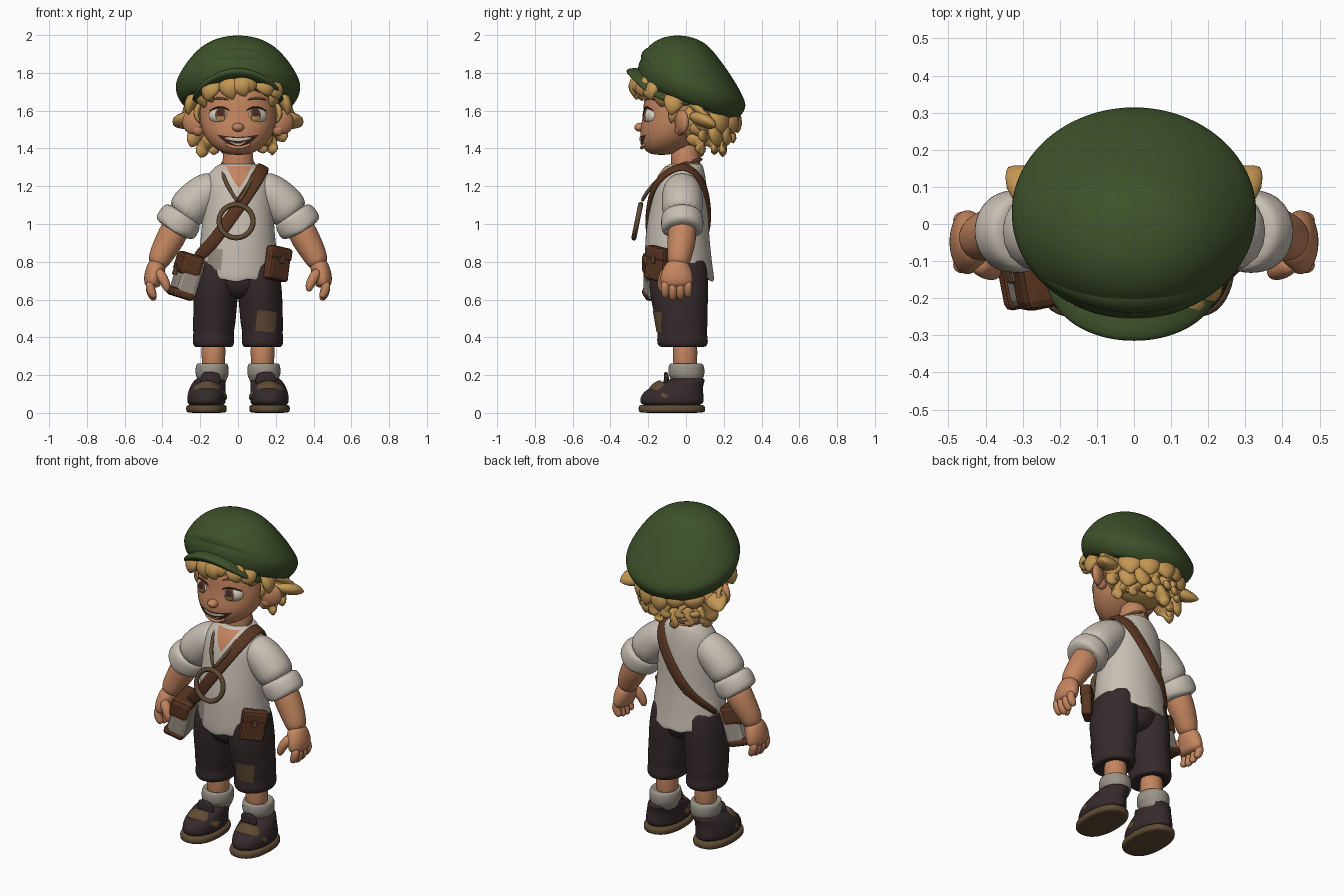
import bpy, bmesh, math, random
from math import sin, cos, pi
from mathutils import Vector, Matrix

random.seed(4)
cube = bpy.data.objects.get("Cube")
if cube:
    bpy.data.objects.remove(cube)


def material(name, *rgb):
    m = bpy.data.materials.new(name)
    m.use_nodes = True
    m.diffuse_color = (*rgb, 1)
    bsdf = m.node_tree.nodes["Principled BSDF"]
    bsdf.inputs["Base Color"].default_value = (*rgb, 1)
    bsdf.inputs["Roughness"].default_value = .8
    return m


green = material("cap green", .048, .083, .023)
blond = material("hair blond", .55, .31, .088)
skin = material("skin", .55, .235, .115)
linen = material("shirt linen", .58, .52, .45)
dark = material("trouser dark", .036, .023, .024)
leather = material("leather brown", .1, .036, .015)
tan = material("worn tan", .115, .07, .034)
wool = material("wool grey", .32, .29, .24)
white = material("eye white", .7, .62, .52)
mouth_red = material("mouth dark", .06, .02, .014)


def finish(name, bm, mat, sub=0, smooth=True):
    bmesh.ops.recalc_face_normals(bm, faces=bm.faces)
    me = bpy.data.meshes.new(name)
    bm.to_mesh(me)
    bm.free()
    for p in me.polygons:
        p.use_smooth = smooth
    me.materials.append(mat)
    ob = bpy.data.objects.new(name, me)
    bpy.context.collection.objects.link(ob)
    if sub:
        mod = ob.modifiers.new("Subdivision", 'SUBSURF')
        mod.levels = mod.render_levels = sub
    return ob


def loft(name, rows, mat, n=16, flat=False, sq=1, centre=None, warp=None, sub=2, side=1):
    """Skin oval rings (x, y, z, radius u, radius v); flat keeps rings level."""
    bm = bmesh.new()
    pts = [Vector(r[:3]) for r in rows]
    grow = 3 / (2 + cos(2 * pi / n))
    rings = []
    for i, r in enumerate(rows):
        t = pts[min(i + 1, len(pts) - 1)] - pts[max(i - 1, 0)]
        t = Vector((0, 0, 1)) if flat else t.normalized()
        ref = pts[i] - Vector(centre) if centre else Vector((0, 1, 0))
        u = t.cross(ref).normalized()
        v = u.cross(t)
        ring = []
        for k in range(n):
            c, s = cos(2 * pi * k / n), sin(2 * pi * k / n)
            c, s = (math.copysign(abs(q) ** sq, q) for q in (c, s))
            p = pts[i] + u * c * r[3] * grow + v * s * r[4] * grow
            p = warp(p) if warp else p
            ring.append(bm.verts.new((p.x * side, p.y, p.z)))
        rings.append(ring)
    for a, b in zip(rings, rings[1:]):
        for k in range(n):
            bm.faces.new((a[k], a[k - 1], b[k - 1], b[k]))
    bm.faces.new(rings[0])
    bm.faces.new(rings[-1])
    return finish(name, bm, mat, sub)


def ball(name, loc, radii, mat, turn=0):
    bm = bmesh.new()
    m = Matrix.Translation(loc) @ Matrix.Rotation(turn, 4, 'Z') @ Matrix.Diagonal((*radii, 1))
    bmesh.ops.create_uvsphere(bm, u_segments=20, v_segments=12, radius=1, matrix=m)
    return finish(name, bm, mat)


def box(name, frame, offset, size, mat, bevel=.015):
    bm = bmesh.new()
    bmesh.ops.create_cube(bm, size=1, matrix=frame @ Matrix.Translation(offset) @ Matrix.Diagonal((*size, 1)))
    ob = finish(name, bm, mat, 0, False)
    mod = ob.modifiers.new("Bevel", 'BEVEL')
    mod.width, mod.segments = bevel, 2


def plate(name, target, shape, mat, offset=.004, nu=14, nv=6):
    """Thin painted detail laid on the front of a target; shape(u, v) gives x, z."""
    bm = bmesh.new()
    g = [[bm.verts.new((lambda q: (q[0], -.6, q[1]))(shape(2 * i / nu - 1, j / nv)))
          for j in range(nv + 1)] for i in range(nu + 1)]
    for i in range(nu):
        for j in range(nv):
            bm.faces.new((g[i][j], g[i + 1][j], g[i + 1][j + 1], g[i][j + 1]))
    bmesh.ops.remove_doubles(bm, verts=bm.verts, dist=.0001)
    ob = finish(name, bm, mat)
    mod = ob.modifiers.new("Wrap", 'SHRINKWRAP')
    mod.target, mod.wrap_method, mod.wrap_mode = target, 'PROJECT', 'ABOVE_SURFACE'
    mod.use_project_y, mod.offset = True, offset


def oval(x, z, rx, rz):
    return lambda u, v: (x + rx * u, z + rz * (2 * v - 1) * math.sqrt(max(0, 1 - u * u)))


def rect(x, z, rx, rz, lean=0):
    return lambda u, v: (x + rx * u + lean * (2 * v - 1), z + rz * (2 * v - 1) - lean * u)


# Head and face
head = loft("head", [(0, -.13, 1.365, .05, .045), (0, -.125, 1.385, .1, .09), (0, -.095, 1.43, .158, .145),
                     (0, -.065, 1.5, .194, .18), (0, -.05, 1.57, .203, .175), (0, -.04, 1.67, .2, .185),
                     (0, -.03, 1.77, .16, .16), (0, -.03, 1.83, .08, .08)], skin, 20, True)
loft("neck", [(0, 0, 1.2, .1, .09), (0, 0, 1.3, .08, .075), (0, -.01, 1.45, .08, .08)], skin, flat=True)
ball("nose", (0, -.24, 1.512), (.032, .034, .024), skin)
plate("mouth", head, lambda u, v: (.108 * u, (1.412 + .06 * u * u) * (1 - v) + (1.462 + .012 * u * u) * v), mouth_red)
plate("upper_teeth", head, lambda u, v: (.07 * u, 1.441 + .016 * u * u + v * .014 * (1 - u ** 4)), white, .007)
plate("lower_teeth", head, lambda u, v: (.04 * u, 1.419 + .02 * u * u + v * .008 * (1 - u ** 4)), white, .007)
loft("lower_lip", [(x, -.236 + 4 * x * x, 1.402 + 5 * x * x, .009, .009) for x in (-.07, -.035, 0, .035, .07)],
     skin, 8, sub=1)
for s, label in ((1, "left"), (-1, "right")):
    eye = ball(label + "_eye", (s * .095, -.178, 1.573), (.062, .043, .045), white, s * .42)
    plate(label + "_iris", eye, oval(s * .093, 1.577, .028, .034), tan, .003)
    plate(label + "_iris_glow", eye, oval(s * .093, 1.56, .02, .014), blond, .005)
    plate(label + "_pupil", eye, oval(s * .093, 1.587, .018, .018), mouth_red, .006)
    loft(label + "_upper_lash", [(.04, -.218, 1.597, .003, .003), (.07, -.221, 1.618, .005, .005),
                                 (.11, -.207, 1.621, .005, .005), (.155, -.168, 1.596, .003, .003)],
         mouth_red, 8, sub=1, side=s)
    loft(label + "_brow", [(.045, -.217, 1.655, .004, .004), (.1, -.198, 1.672, .008, .006),
                           (.155, -.158, 1.655, .004, .004)], tan, 8, sub=1, side=s)
    ball(label + "_ear", (s * .24, -.022, 1.54), (.06, .028, .065), skin, s * .5)
    ball(label + "_ear_lobe", (s * .212, -.03, 1.5), (.032, .028, .034), skin)

# Cap: tilted crown with a drooping visor and a folded front panel
tilt = Matrix.Translation((0, .01, 1.675)) @ Matrix.Rotation(math.radians(-22), 4, 'X')
loft("cap_crown", [(0, -.01, -.02, .24, .22), (0, .008, -.042, .28, .262), (0, .004, 0, .318, .292),
                   (0, .001, .05, .333, .306), (0, -.005, .09, .325, .302), (0, -.055, .18, .262, .24),
                   (0, -.08, .25, .185, .155), (0, -.075, .288, .105, .08), (0, -.07, .299, .035, .025)],
     green, 24, True, warp=lambda p: tilt @ p)
loft("cap_visor", [(0, -.12, -.02, .19, .19), (0, -.12, -.006, .236, .228), (0, -.12, .012, .244, .236),
                   (0, -.12, .03, .225, .215), (0, -.1, .06, .15, .15)], green, 24, True,
     warp=lambda p: tilt @ (p - Vector((0, 0, 1.2 * p.x * p.x))))
loft("cap_front_panel", [(x, -.255 + 1.6 * x * x, .12 - .9 * x * x, .06 - .5 * x * x, .062 - .4 * x * x)
                         for x in (-.25, -.17, -.08, 0, .08, .17, .25)], green, 12, warp=lambda p: tilt @ p)


# Hair: chunky tapered locks around a back mass
def lock(name, base, tip, r):
    base, tip = Vector(base), Vector(tip)
    out = Vector((base.x, base.y + .03, 0)).normalized() * .025
    path = [(0, .7, 0), (.35, 1, 1), (.7, .75, .9), (1, .05, 0)]
    loft(name, [(*(base.lerp(tip, f) + out * b), r * w, r * w * .6) for f, w, b in path],
         blond, 8, centre=(0, -.03, 1.8), sub=1)


ball("hair_back", (0, .045, 1.56), (.215, .16, .15), blond)
for i in range(11):
    a = -1.5 + i * .3
    x, y, j = sin(a), -cos(a), random.uniform(-.02, .02)
    z = 1.69 - .4 * (.2 * y - .04)
    sweep = .04 if i % 3 else -.04
    lock("fringe_lock", (x * .195, y * .195 - .04, z), (x * .22 + sweep, y * .23 - .04, z - .11 + j), .06)
for z, drop, r0, r1, count in ((1.62, .13, .18, .265, 7), (1.55, .13, .16, .245, 8), (1.48, .115, .13, .19, 6)):
    for i in range(count):
        a = pi * (.6 + .8 * i / (count - 1))
        x, y, j = sin(a), -cos(a), random.uniform(-.02, .02)
        lock("back_lock", (x * r0, y * r0 + .01, z), (x * r1 + j, y * r1 + .01, z - drop + j), .08)
for s in (1, -1):
    lock("side_lock", (s * .19, .04, 1.57), (s * .34, .155, 1.52), .07)
    lock("upper_side_lock", (s * .2, .05, 1.64), (s * .31, .1, 1.545), .07)
    lock("temple_lock", (s * .2, -.05, 1.7), (s * .262, -.08, 1.575), .06)
    lock("sideburn_lock", (s * .195, -.05, 1.64), (s * .2, -.08, 1.53), .03)
    lock("nape_lock", (s * .14, .06, 1.49), (s * .18, .08, 1.36), .055)


# Shirt with a ragged hem
def hem(p):
    if p.z < .75:
        p.z += .1 * min(1, abs(p.x) / .2) ** 6 + .014 * sin(9 * math.atan2(p.x, p.y) + 1)
    return p


shirt = loft("shirt", [(0, -.035, .72, .18, .155), (0, -.03, .685, .207, .185), (0, -.038, .74, .21, .181),
                       (0, -.045, .89, .2, .172), (0, -.045, .98, .192, .165), (0, -.035, 1.1, .185, .153),
                       (0, -.03, 1.22, .185, .138), (0, -.015, 1.29, .14, .11), (0, 0, 1.325, .088, .083),
                       (0, 0, 1.31, .07, .07)], linen, 24, True, warp=hem)
plate("neck_opening", shirt, lambda u, v: (.005 + .068 * u * v ** .8, 1.19 + .115 * v), skin, .003)
plate("shirt_patch", shirt, rect(-.12, .815, .036, .055, .006), wool)

for s, label in ((1, "left"), (-1, "right")):
    # Arms
    loft(label + "_sleeve", [(.09, -.02, 1.22, .075, .08), (.165, -.02, 1.175, .102, .106),
                             (.24, -.02, 1.105, .11, .11), (.305, -.02, 1.03, .103, .103)], linen, side=s)
    loft(label + "_cuff", [(.285, -.02, 1.06, .09, .09), (.295, -.02, 1.045, .112, .11), (.32, -.02, 1, .12, .113),
                           (.345, -.02, .955, .112, .106), (.34, -.02, .965, .08, .08)], linen, side=s)
    loft(label + "_forearm", [(.31, -.02, 1.02, .075, .075), (.358, -.02, .92, .077, .077),
                              (.41, -.035, .83, .064, .064), (.433, -.045, .77, .05, .056)], skin, side=s)
    loft(label + "_palm", [(.42, -.04, .81, .045, .05), (.438, -.046, .755, .052, .08), (.452, -.05, .7, .05, .09),
                           (.452, -.05, .66, .036, .075)], skin, side=s)
    for i in range(4):
        y, long = -.11 + i * .04, .085 - .012 * abs(i - 1.3)
        loft(label + "_finger", [(.46, y, .7, .025, .023), (.468, y, .7 - long * .55, .025, .023),
                                 (.45, y, .69 - long, .022, .021), (.436, y, .68 - long, .01, .01)],
             skin, 8, sub=1, side=s)
    loft(label + "_thumb", [(.43, -.1, .76, .03, .03), (.395, -.125, .71, .027, .027),
                            (.375, -.13, .665, .023, .023), (.375, -.13, .64, .01, .01)], skin, 8, sub=1, side=s)

    # Trousers, legs, socks and shoes
    leg = loft(label + "_trouser_leg", [(.13, -.018, .36, .08, .09), (.13, -.018, .342, .098, .122),
                                        (.13, -.018, .375, .113, .138), (.13, -.02, .42, .104, .128),
                                        (.127, -.023, .47, .114, .138), (.122, -.028, .53, .112, .14),
                                        (.118, -.037, .62, .118, .155), (.108, -.04, .75, .113, .157),
                                        (.1, -.035, .86, .09, .13)], dark, flat=True, side=s)
    if s > 0:
        plate("knee_patch", leg, rect(.148, .485, .05, .055, .006), tan)
    loft(label + "_shin", [(.13, -.005, .2, .06, .06), (.13, -.005, .28, .06, .063), (.13, -.005, .4, .07, .07)],
         skin, flat=True, side=s)
    loft(label + "_sock", [(.137, .005, .14, .07, .08), (.137, .005, .185, .077, .083), (.137, .002, .195, .088, .096),
                           (.137, .002, .25, .088, .096), (.137, 0, .266, .076, .08), (.137, 0, .25, .06, .06)],
         wool, flat=True, side=s)
    loft(label + "_sole", [(.167, -.075, z, r, r + .068) for z, r in
                           ((0, .09), (.003, .105), (.02, .108), (.04, .106), (.045, .09))],
         tan, 20, True, .85, sub=1, side=s)
    loft(label + "_shoe", [(.167, -.075, .03, .098, .166), (.167, -.075, .07, .103, .17), (.165, -.07, .11, .1, .16),
                           (.158, -.035, .15, .09, .125), (.147, .008, .175, .082, .095), (.14, .01, .19, .068, .075)],
         dark, 20, True, side=s)
    loft(label + "_shoe_tongue", [(.15, -.11, .13, .055, .015), (.145, -.1, .18, .055, .015),
                                  (.142, -.11, .22, .045, .01)], dark, 10, sub=1, side=s)
    loft(label + "_shoe_strap", [(.163 - .1 * cos(a), -.165 + .09 * cos(a) ** 2, .05 + .098 * sin(a), .036, .014)
                                 for a in (.3 + i * (pi - .6) / 8 for i in range(9))],
         tan, 8, sq=.6, centre=(.163, -.08, .03), sub=1, side=s)
loft("trouser_seat", [(0, -.035, .6, .08, .1), (0, -.038, .66, .17, .148), (0, -.038, .75, .205, .158),
                      (0, -.035, .86, .19, .145), (0, -.035, .9, .15, .12)], dark, 20, True)

# Shoulder strap and satchel
trunk = (0, -.035, 1.05)
path = [(-.23, -.15, .81), (-.14, -.192, .89), (-.04, -.208, 1.03), (.06, -.186, 1.17), (.115, -.13, 1.26),
        (.14, -.01, 1.325), (.12, .075, 1.25), (.075, .11, 1.17), (-.02, .128, 1.03), (-.12, .1, .9), (-.22, 0, .8)]
loft("bag_strap", [(*p, .032, .012) for p in path], leather, 8, sq=.6, centre=trunk)
bag = Matrix.Translation((-.268, -.125, .72)) @ Matrix.Rotation(.3, 4, 'Y') @ Matrix.Rotation(.2, 4, 'Z')
box("bag_body", bag, (0, 0, 0), (.12, .19, .22), wool, .025)
box("bag_flap", bag, (-.012, 0, .065), (.125, .2, .12), leather, .025)
box("bag_base", bag, (-.01, 0, -.093), (.125, .198, .05), leather, .02)
box("bag_buckle", bag, (-.072, 0, .02), (.02, .04, .06), tan, .006)

# Hip pouch
hip = Matrix.Translation((.208, -.15, .79)) @ Matrix.Rotation(.75, 4, 'Z') @ Matrix.Rotation(.17, 4, 'Y')
box("pouch", hip, (0, 0, 0), (.14, .06, .18), leather)
box("pouch_flap", hip, (0, -.006, .055), (.146, .06, .07), leather)
box("pouch_clasp", hip, (0, -.034, .02), (.025, .012, .04), tan, .004)

# Neck cord and ring pendant
for s in (1, -1):
    loft("neck_cord", [(0, .09, 1.345, .01, .01), (.07, .05, 1.335, .01, .01), (.092, -.05, 1.31, .01, .01),
                       (.075, -.15, 1.24, .01, .01), (.035, -.21, 1.165, .01, .01), (0, -.236, 1.115, .01, .01)],
         tan, 8, centre=trunk, sub=1, side=s)
bpy.ops.mesh.primitive_torus_add(location=(-.01, -.258, 1.015), rotation=(1.37, 0, 0), major_radius=.09,
                                 minor_radius=.014, major_segments=32, minor_segments=10)
ring = bpy.context.object
ring.name = "ring_pendant"
ring.data.materials.append(tan)
bpy.ops.object.shade_smooth()
